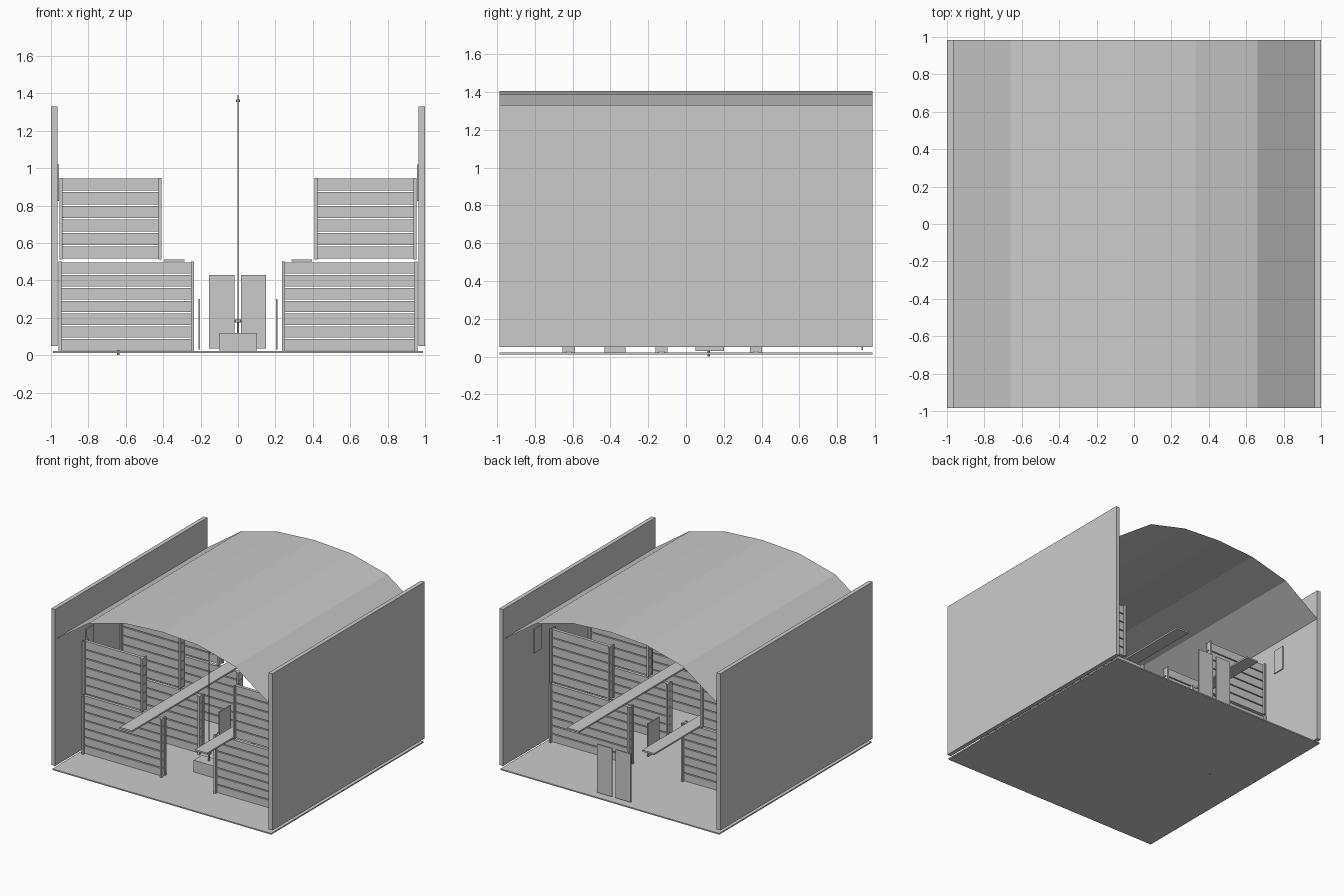
import bpy, bmesh
from mathutils import Matrix, Vector

if "Cube" in bpy.data.objects:
    bpy.data.objects.remove(bpy.data.objects["Cube"])


def boxes(name, bounds):
    """One object made of axis-aligned boxes (x0,x1,y0,y1,z0,z1)."""
    bm = bmesh.new()
    for x0, x1, y0, y1, z0, z1 in bounds:
        c = Vector(((x0 + x1) / 2, (y0 + y1) / 2, (z0 + z1) / 2))
        m = Matrix.Translation(c) @ Matrix.Diagonal((abs(x1 - x0), abs(y1 - y0), abs(z1 - z0), 1))
        bmesh.ops.create_cube(bm, size=1, matrix=m)
    return finish(name, bm)


def finish(name, bm):
    me = bpy.data.meshes.new(name)
    bm.to_mesh(me)
    bm.free()
    ob = bpy.data.objects.new(name, me)
    bpy.context.collection.objects.link(ob)
    return ob


def mirrored(ob):
    ob.modifiers.new("mirror", 'MIRROR').use_axis[0] = True
    return ob


def rod(name, x, y, z0, z1, r, sides=8):
    bm = bmesh.new()
    bmesh.ops.create_cone(bm, cap_ends=True, segments=sides, radius1=r, radius2=r,
                          depth=z1 - z0, matrix=Matrix.Translation((x, y, (z0 + z1) / 2)))
    return finish(name, bm)


# shell: floor and side walls
boxes("floor", [(-0.99, 0.99, -0.985, 0.985, 0.012, 0.022)])
mirrored(boxes("side_wall", [(0.966, 1.0, -0.985, 0.985, 0.05, 1.33)]))

# thin faceted roof sheet
bm = bmesh.new()
arc = [(-0.966, 1.085), (-0.66, 1.30), (-0.33, 1.385), (0, 1.405),
       (0.33, 1.385), (0.66, 1.30), (0.966, 1.085)]
rows = [[bm.verts.new((x, y, z)) for x, z in arc] for y in (-0.985, 0.985)]
for i in range(len(arc) - 1):
    bm.faces.new((rows[0][i], rows[0][i + 1], rows[1][i + 1], rows[1][i]))
finish("roof", bm)


# slatted partitions: boards between paired posts
def partition(name, y, x0, x1, z0, z1, count):
    pitch = (z1 - z0) / count
    parts = [(x0 + 0.003, x1 - 0.003, y - 0.013, y + 0.013,
              z0 + i * pitch + 0.004, z0 + (i + 1) * pitch - 0.004) for i in range(count)]
    for px in (x0, x1 - 0.016):
        for s in (-1, 1):
            parts.append((px, px + 0.016, y + s * 0.013, y + s * 0.032, z0, z1))
    mirrored(boxes(name, parts))


for k, y in enumerate((-0.62, -0.13, 0.37)):
    partition(f"lower_partition_{k}", y, 0.235, 0.96, 0.022, 0.50, 7)
    partition(f"upper_partition_{k}", y, 0.41, 0.955, 0.513, 0.948, 6)

# long planks lying on the lower partitions
mirrored(boxes("long_plank", [(0.285, 0.395, -0.965, 0.975, 0.50, 0.513)]))

# wall windows
mirrored(boxes("wall_window", [(0.958, 0.968, y - 0.05, y + 0.05, 0.825, 1.02)
                               for y in (-0.54, 0.54)]))

# rear double doors and low corridor boards
boxes("double_doors", [(-0.155, -0.02, 0.927, 0.937, 0.035, 0.43),
                       (0.015, 0.15, 0.927, 0.937, 0.035, 0.43)])
mirrored(boxes("low_board", [(0.203, 0.211, 0.05, 0.2, 0.03, 0.30)]))

# central stove with its slim pipe
boxes("stove_box", [(-0.1, 0.1, -0.43, -0.32, 0.022, 0.118)])
rod("stove_stem", 0, -0.375, 0.118, 0.18, 0.006)
rod("stove_collar", 0, -0.375, 0.175, 0.19, 0.018)
rod("stove_pipe", 0, -0.375, 0.19, 1.39, 0.004)
rod("pipe_ring", 0, -0.375, 1.355, 1.367, 0.01)

# small floor peg
rod("floor_peg", -0.64, 0.12, 0.0, 0.05, 0.007)
